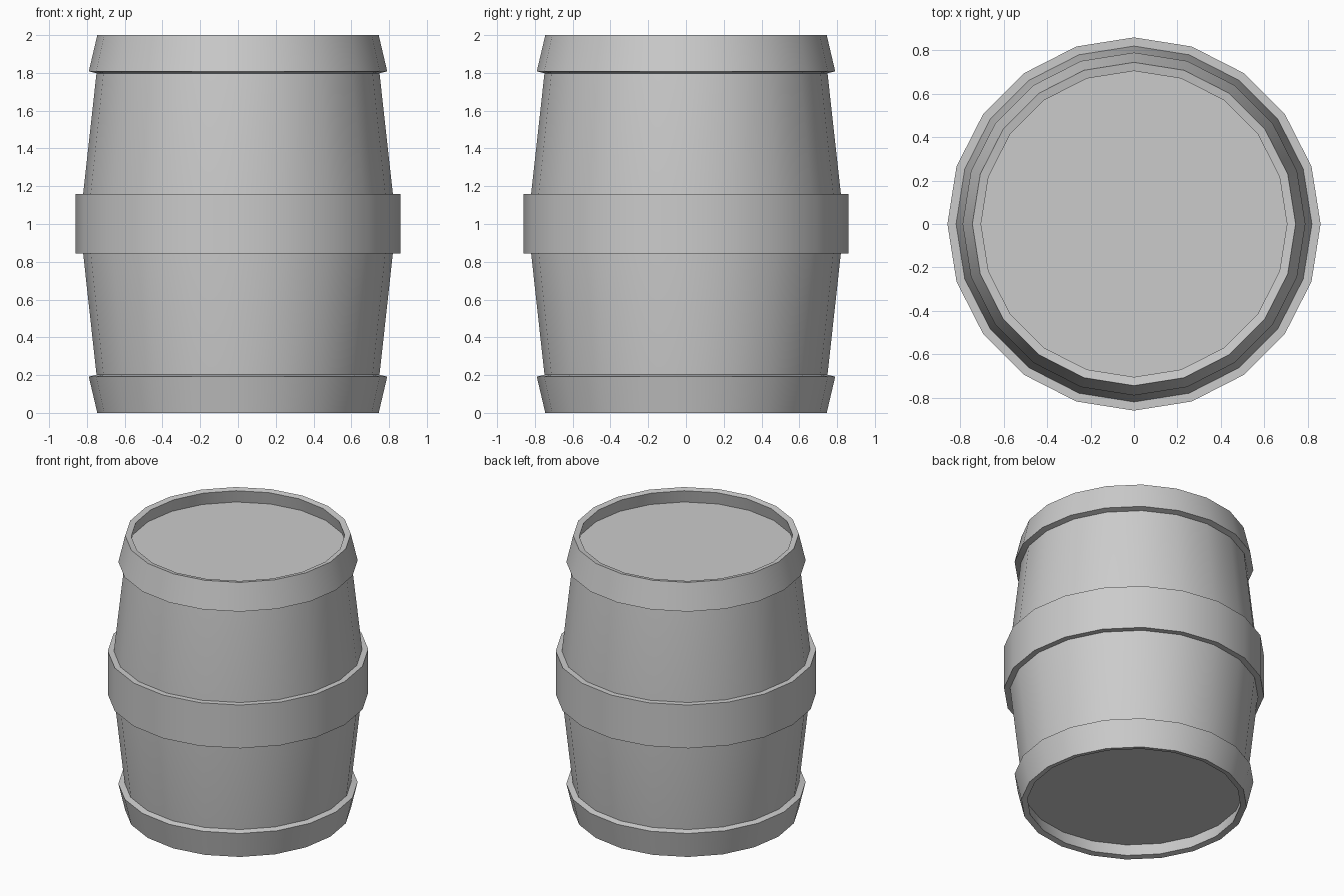
import bpy, bmesh, math

if "Cube" in bpy.data.objects:
    bpy.data.objects.remove(bpy.data.objects["Cube"])

SIDES = 20


def lathe(name, profile, ring=False):
    """Revolve (radius, z) points around z; close into a ring or cap the ends."""
    bm = bmesh.new()
    loops = []
    for r, z in profile:
        loops.append([bm.verts.new((r * math.cos(2 * math.pi * i / SIDES),
                                    r * math.sin(2 * math.pi * i / SIDES), z))
                      for i in range(SIDES)])
    pairs = list(zip(loops, loops[1:]))
    if ring:
        pairs.append((loops[-1], loops[0]))
    else:
        bm.faces.new(loops[0])
        bm.faces.new(loops[-1])
    for a, b in pairs:
        for i in range(SIDES):
            j = (i + 1) % SIDES
            bm.faces.new((a[i], a[j], b[j], b[i]))
    bmesh.ops.recalc_face_normals(bm, faces=bm.faces)
    mesh = bpy.data.meshes.new(name)
    bm.to_mesh(mesh)
    bm.free()
    ob = bpy.data.objects.new(name, mesh)
    bpy.context.collection.objects.link(ob)
    bpy.ops.object.select_all(action='DESELECT')
    ob.select_set(True)
    bpy.context.view_layer.objects.active = ob
    bpy.ops.object.shade_smooth_by_angle(angle=math.radians(30))
    return ob


# Bulging body with the lids set in from both rims
lathe("barrel_body", [(0.738, 0.10), (0.82, 0.845), (0.82, 1.16), (0.738, 1.90)])

# Straight middle hoop
lathe("middle_hoop", [(0.82, 0.845), (0.86, 0.845), (0.86, 1.16), (0.82, 1.16)], ring=True)

# Flared end hoops, mirrored about mid height
end = [(0.745, 2.0), (0.79, 1.808), (0.75, 1.798), (0.705, 1.992)]
lathe("top_hoop", end, ring=True)
lathe("bottom_hoop", [(r, 2 - z) for r, z in end], ring=True)
